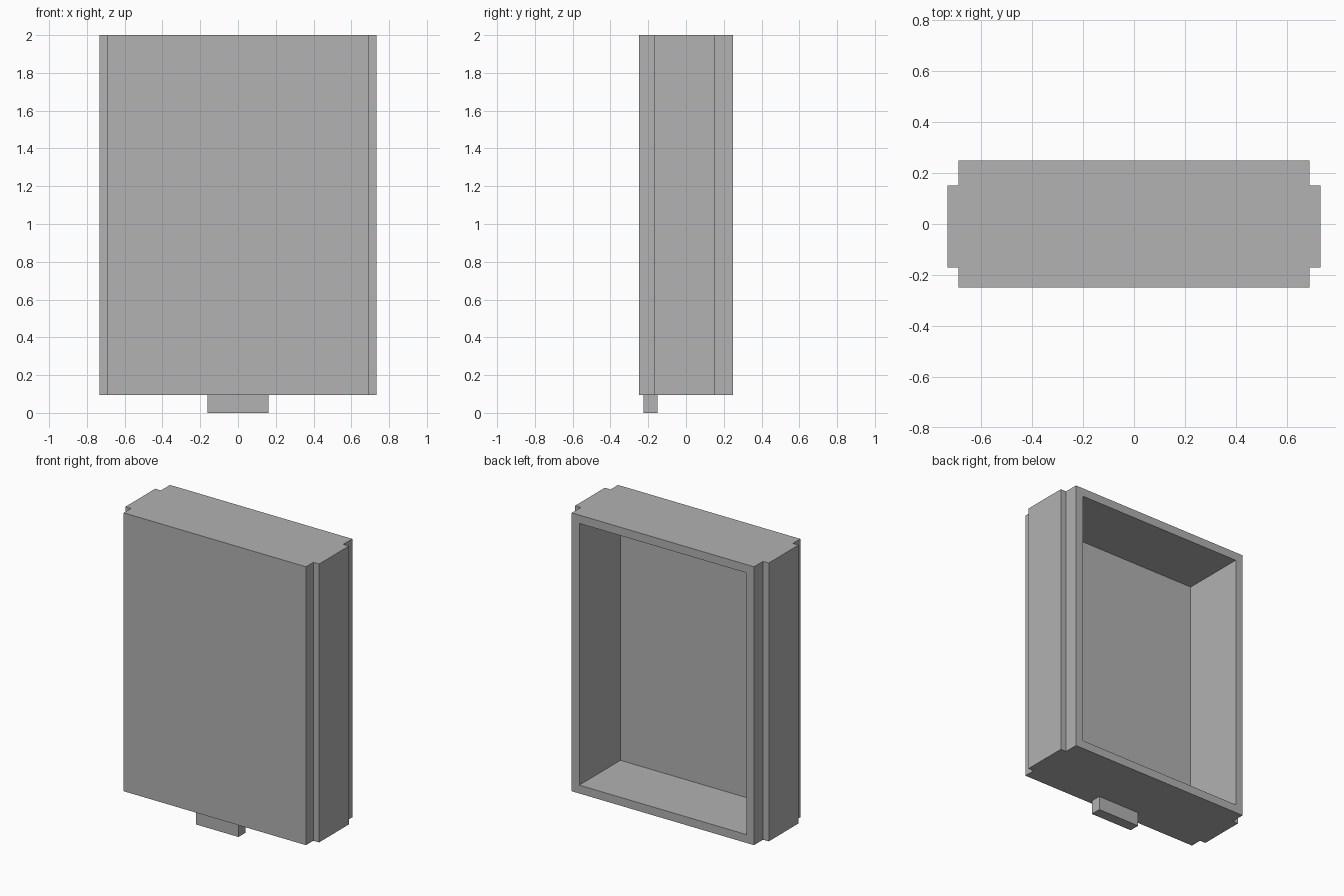
import bpy
import bmesh
from mathutils import Vector

cube = bpy.data.objects.get("Cube")
if cube:
    bpy.data.objects.remove(cube, do_unlink=True)

BASE, TOP = 0.095, 2.0      # height range of the case
HALF_W, RAIL_W = 0.69, 0.733
HALF_D = 0.25
RAIL_FRONT, RAIL_BACK = -0.17, 0.152
WALL, FRONT_WALL = 0.057, 0.055

grey = bpy.data.materials.new("plain_grey")
grey.use_nodes = True
color = (0.445, 0.445, 0.445, 1)
grey.diffuse_color = color
grey.node_tree.nodes["Principled BSDF"].inputs["Base Color"].default_value = color


def finish(name, bm):
    mesh = bpy.data.meshes.new(name)
    bm.to_mesh(mesh)
    bm.free()
    mesh.materials.append(grey)
    obj = bpy.data.objects.new(name, mesh)
    bpy.context.collection.objects.link(obj)
    return obj


def extruded(outline, z0, z1):
    """Closed prism from an xy outline."""
    bm = bmesh.new()
    face = bm.faces.new([bm.verts.new((x, y, z0)) for x, y in outline])
    top = bmesh.ops.extrude_face_region(bm, geom=[face])["geom"]
    verts = [v for v in top if isinstance(v, bmesh.types.BMVert)]
    bmesh.ops.translate(bm, verts=verts, vec=(0, 0, z1 - z0))
    bmesh.ops.recalc_face_normals(bm, faces=bm.faces)
    bm.normal_update()
    return bm


# Case: plan outline with a wide guide rail on each side
right_side = [(HALF_W, -HALF_D), (HALF_W, RAIL_FRONT), (RAIL_W, RAIL_FRONT),
              (RAIL_W, RAIL_BACK), (HALF_W, RAIL_BACK), (HALF_W, HALF_D)]
left_side = [(-x, y) for x, y in reversed(right_side)]
bm = extruded(right_side + left_side, BASE, TOP)

# Open back: inset the rear face, then push it in to leave a thin front wall
back = max(bm.faces, key=lambda f: f.calc_center_median().y)
bmesh.ops.inset_region(bm, faces=[back], thickness=WALL, use_even_offset=True)
floor = bmesh.ops.extrude_discrete_faces(bm, faces=[back])["faces"][0]
bmesh.ops.translate(bm, verts=floor.verts[:],
                    vec=Vector((0, FRONT_WALL - 2 * HALF_D, 0)))
bmesh.ops.recalc_face_normals(bm, faces=bm.faces)
finish("case", bm)

# Small tab under the front edge
tab_w, tab_front, tab_back = 0.161, -0.225, -0.151
tab = [(-tab_w, tab_front), (tab_w, tab_front), (tab_w, tab_back), (-tab_w, tab_back)]
finish("bottom_tab", extruded(tab, 0, BASE))
